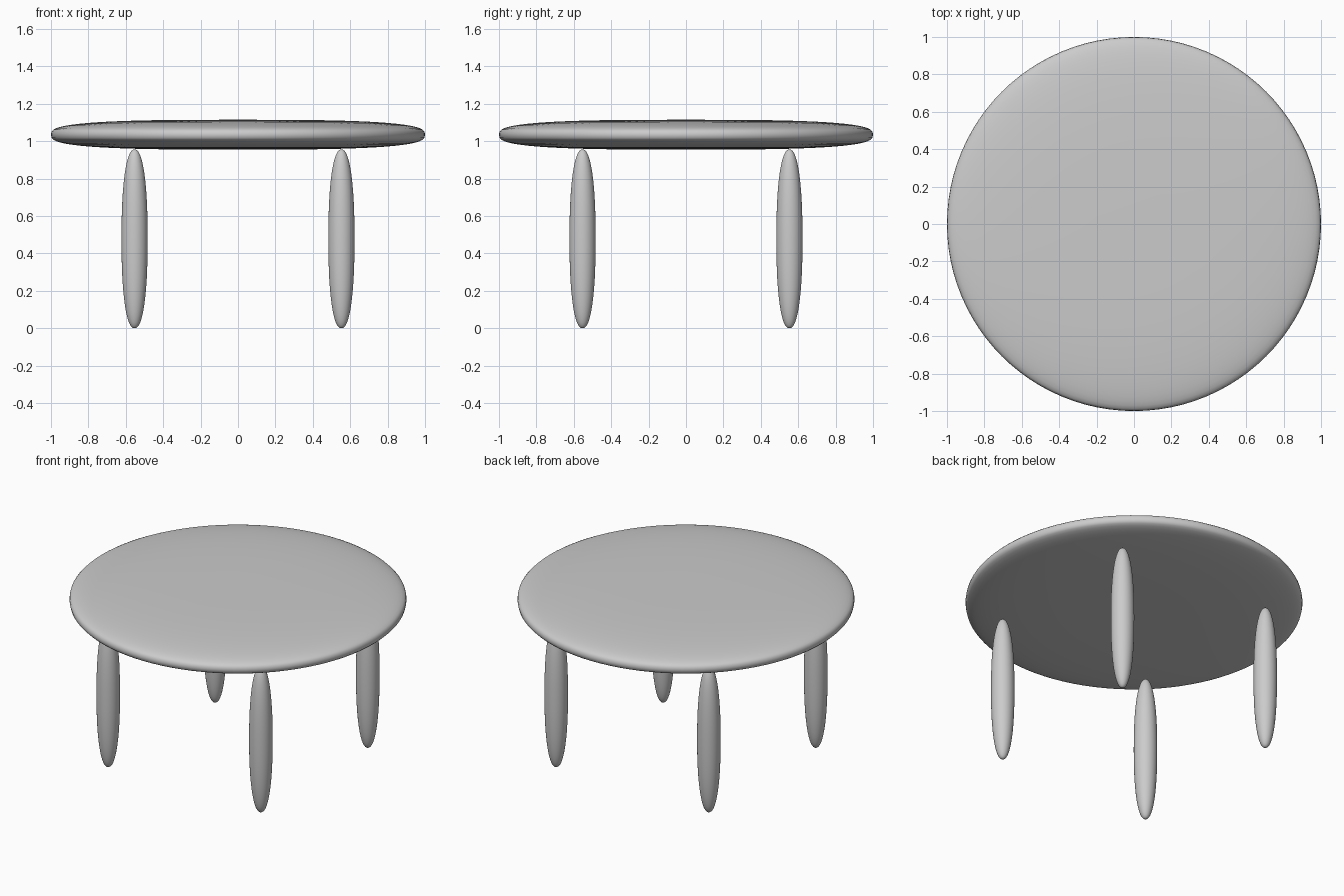
import bpy
import bmesh
from math import sin, cos, pi, tau

cube = bpy.data.objects.get("Cube")
if cube:
    bpy.data.objects.remove(cube, do_unlink=True)

grey = bpy.data.materials.new("plain grey")
grey.use_nodes = True
colour = (0.6, 0.6, 0.6, 1)
grey.diffuse_color = colour
grey.node_tree.nodes["Principled BSDF"].inputs["Base Color"].default_value = colour


def rounded_disc(name, centre, radius, half_height, power, sides, steps):
    """Round body spun from a soft, squared-off oval profile."""
    bm = bmesh.new()
    profile = []
    for i in range(steps + 1):
        a = pi * i / steps
        r = radius * abs(sin(a)) ** (2 / power) if 0 < i < steps else 0
        z = half_height * abs(cos(a)) ** (2 / power) * (-1 if a < pi / 2 else 1)
        profile.append(bm.verts.new((r, 0, z)))
    edges = [bm.edges.new(pair) for pair in zip(profile, profile[1:])]
    bmesh.ops.spin(bm, geom=profile + edges, cent=(0, 0, 0), axis=(0, 0, 1),
                   angle=tau, steps=sides, use_duplicate=False)
    bmesh.ops.remove_doubles(bm, verts=bm.verts, dist=0.0001)
    bmesh.ops.recalc_face_normals(bm, faces=bm.faces)
    for face in bm.faces:
        face.smooth = True
    mesh = bpy.data.meshes.new(name)
    bm.to_mesh(mesh)
    bm.free()
    mesh.materials.append(grey)
    obj = bpy.data.objects.new(name, mesh)
    obj.location = centre
    bpy.context.collection.objects.link(obj)
    return obj


# Table top
rounded_disc("table_top", (0, 0, 1.035), 1, 0.08, 3, 96, 32)

# Four legs
for side, x in (("right", -0.553), ("left", 0.553)):
    for end, y in (("front", -0.553), ("back", 0.553)):
        rounded_disc(f"{end}_{side}_leg", (x, y, 0.478), 0.07, 0.478, 2.3, 32, 32)
